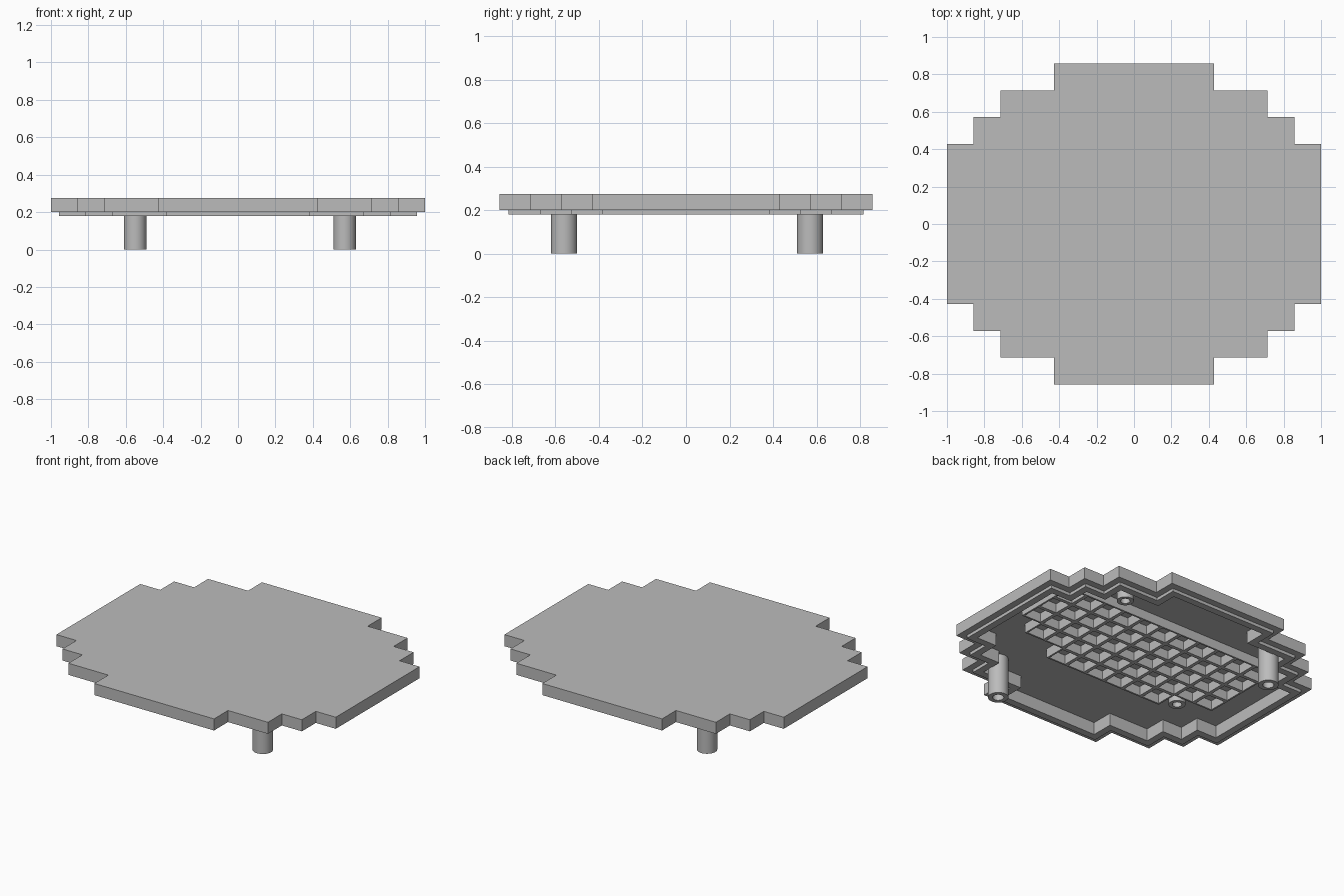
import bpy, bmesh, math

if "Cube" in bpy.data.objects:
    bpy.data.objects.remove(bpy.data.objects["Cube"])

grey = bpy.data.materials.new("plain grey")
grey.use_nodes = True
grey.diffuse_color = (0.5, 0.5, 0.5, 1)
grey.node_tree.nodes["Principled BSDF"].inputs["Base Color"].default_value = (0.5, 0.5, 0.5, 1)

PITCH = 1 / 7
FLOOR = 0.26


def finish(name, bm, smooth=False):
    bmesh.ops.recalc_face_normals(bm, faces=bm.faces)
    mesh = bpy.data.meshes.new(name)
    bm.to_mesh(mesh)
    bm.free()
    mesh.materials.append(grey)
    obj = bpy.data.objects.new(name, mesh)
    bpy.context.collection.objects.link(obj)
    if smooth:
        bpy.ops.object.select_all(action="DESELECT")
        obj.select_set(True)
        bpy.context.view_layer.objects.active = obj
        bpy.ops.object.shade_smooth_by_angle(angle=math.radians(35))
    return obj


def loft(name, loops, smooth=False):
    """Join matching closed loops and cap both ends."""
    bm = bmesh.new()
    rings = [[bm.verts.new(p) for p in loop] for loop in loops]
    for a, b in zip(rings, rings[1:]):
        for i in range(len(a)):
            j = (i + 1) % len(a)
            bm.faces.new((a[i], a[j], b[j], b[i]))
    bm.faces.new(rings[0])
    bm.faces.new(rings[-1])
    return finish(name, bm, smooth)


def stepped_outline(inset, z):
    """Stepped oval, one quadrant mirrored four ways."""
    steps = [(7, 3), (6, 3), (6, 4), (5, 4), (5, 5), (3, 5), (3, 6)]
    q = [(x * PITCH - inset, y * PITCH - inset) for x, y in steps]
    half = q + [(-x, y) for x, y in reversed(q)]
    return [(x, y, z) for x, y in half + [(-x, -y) for x, y in half]]


def circle(x, y, r, z, n=32):
    return [(x + r * math.cos(math.tau * i / n), y + r * math.sin(math.tau * i / n), z)
            for i in range(n)]


def tube(name, x, y, r, hole, bottom, depth):
    loft(name, [circle(x, y, r, FLOOR + 0.005), circle(x, y, r, bottom),
                circle(x, y, hole, bottom), circle(x, y, hole, bottom + depth)], True)


# Hollow lid with a set-in lip underneath
loft("stepped_lid", [stepped_outline(d, z) for d, z in [
    (0, 0.275), (0, 0.2), (0.043, 0.2), (0.043, 0.18), (0.088, 0.18), (0.088, FLOOR)]])

# Waffle grid under the lid: each row is (first column, last column)
rows = [(-3, 3), (-5, 5), (-5, 6), (-5, 6), (-5, 6)]
bm = bmesh.new()
for r, (first, last) in enumerate(rows):
    for c in range(first, last):
        corners = [(c, r - 2), (c + 1, r - 2), (c + 1, r - 1), (c, r - 1)]
        bm.faces.new([bm.verts.new((x * PITCH, y * PITCH, 0.2)) for x, y in corners])
bmesh.ops.remove_doubles(bm, verts=bm.verts, dist=0.001)
cells = list(bm.faces)
bmesh.ops.inset_individual(bm, faces=cells, thickness=0.016)
bmesh.ops.delete(bm, geom=cells, context="FACES")
walls = bmesh.ops.extrude_face_region(bm, geom=list(bm.faces), use_keep_orig=True)
for v in walls["geom"]:
    if isinstance(v, bmesh.types.BMVert):
        v.co.z = FLOOR + 0.005
finish("waffle_grid", bm)

# Two legs on opposite corners
tube("front_left_leg", 0.57, -0.56, 0.06, 0.033, 0, 0.12)
tube("back_right_leg", -0.55, 0.57, 0.06, 0.033, 0, 0.12)

# Short bosses
tube("back_boss", 0.52, 0.54, 0.05, 0.028, 0.185, 0.06)
tube("front_boss", -0.51, -0.215, 0.05, 0.028, 0.2, 0.05)
